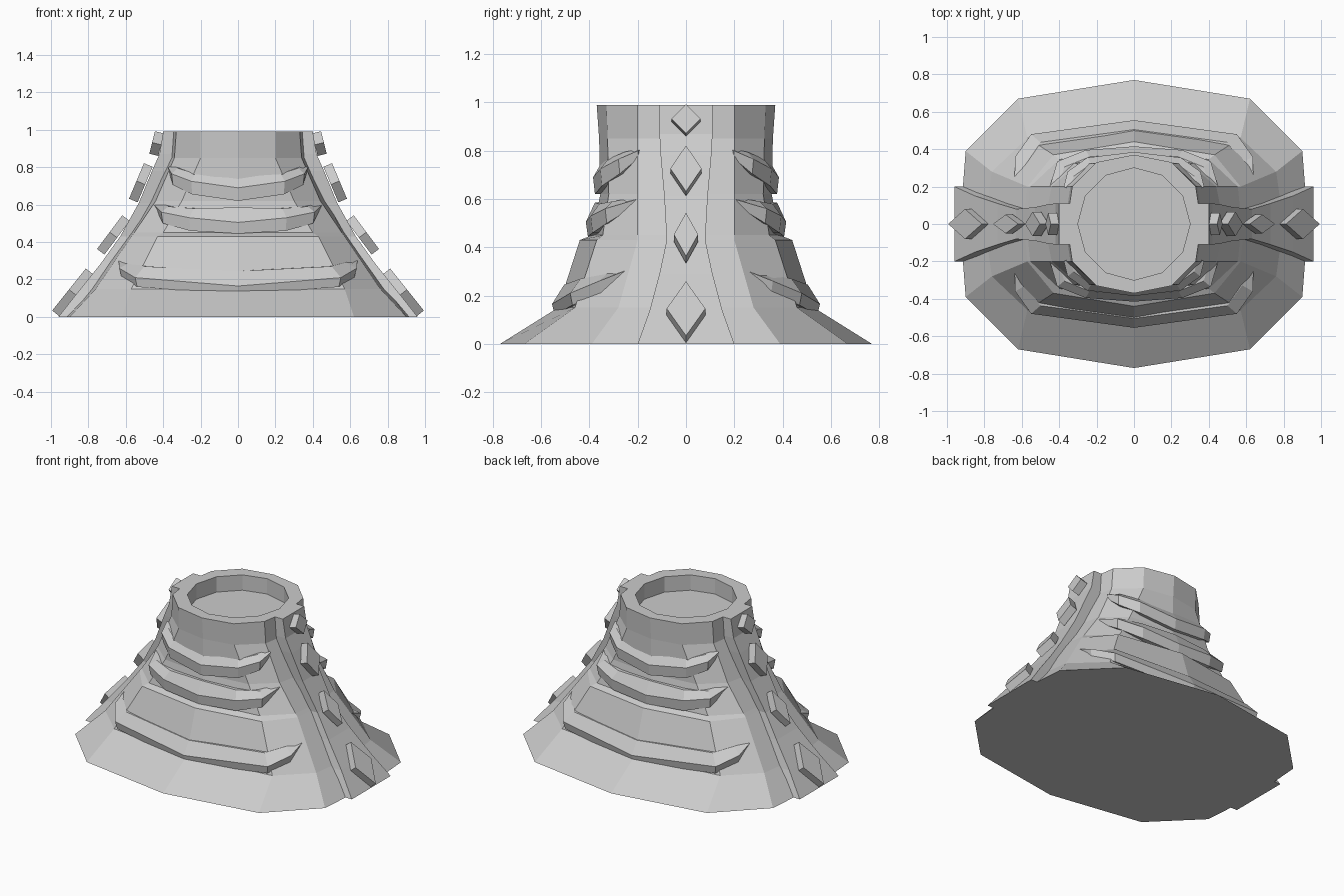
import bpy, bmesh, math
from mathutils import Vector

if "Cube" in bpy.data.objects:
    bpy.data.objects.remove(bpy.data.objects["Cube"])


def make(name, verts, faces):
    me = bpy.data.meshes.new(name)
    me.from_pydata(verts, [], faces)
    bm = bmesh.new()
    bm.from_mesh(me)
    bmesh.ops.recalc_face_normals(bm, faces=bm.faces)
    bm.to_mesh(me)
    bm.free()
    ob = bpy.data.objects.new(name, me)
    bpy.context.collection.objects.link(ob)
    return ob


def loft(name, rings):
    """Skin closed rings of equal length and cap both ends."""
    n = len(rings[0])
    verts = [v for r in rings for v in r]
    faces = [(i * n + j, i * n + (j + 1) % n, (i + 1) * n + (j + 1) % n, (i + 1) * n + j)
             for i in range(len(rings) - 1) for j in range(n)]
    faces += [tuple(range(n)), tuple(range(len(verts) - n, len(verts)))]
    return make(name, verts, faces)


def body_ring(z, a, b, c, d):
    """Twelve-sided ring: a = x at side, b and c = corners, d = y at front."""
    q = [(a, 0), b, c, (0, d)]
    half = q + [(-x, y) for x, y in q[-2::-1]]
    return [(x, y, z) for x, y in half + [(x, -y) for x, y in half[-2:0:-1]]]


def mouth(z, r=0.3):
    c, s = r * math.cos(math.pi / 6), r * 0.5
    return body_ring(z, r, (c, s), (s, c), r)


# Flared mountain body with a small terrace and a recessed round mouth
loft("cone_body", [
    body_ring(0.00, 0.93, (0.90, 0.39), (0.62, 0.67), 0.77),
    body_ring(0.15, 0.80, (0.76, 0.28), (0.57, 0.46), 0.53),
    body_ring(0.43, 0.59, (0.57, 0.20), (0.43, 0.37), 0.44),
    body_ring(0.45, 0.575, (0.555, 0.20), (0.40, 0.345), 0.39),
    body_ring(0.62, 0.48, (0.44, 0.20), (0.30, 0.32), 0.355),
    body_ring(0.85, 0.37, (0.34, 0.20), (0.20, 0.325), 0.36),
    body_ring(0.99, 0.36, (0.33, 0.20), (0.20, 0.33), 0.37),
    mouth(0.99), mouth(0.89)])

# Wedge-shaped crescent ledges: half path of the lip (x, y, z, drop below, rise above)
LEDGES = {
    "lower_ledge": [(0, .555, .165, .045, .08), (.55, .48, .21, .05, .06),
                    (.635, .36, .26, .05, .03), (.64, .21, .32, .04, .01)],
    "middle_ledge": [(0, .415, .505, .06, .08), (.26, .395, .53, .07, .05),
                     (.41, .335, .56, .06, .03), (.45, .20, .60, .02, .01)],
    "upper_ledge": [(0, .385, .69, .07, .06), (.25, .355, .725, .07, .04),
                    (.355, .28, .765, .06, .03), (.375, .20, .80, .03, .01)],
}
for name, half in LEDGES.items():
    path = [(-x, *rest) for x, *rest in half[:0:-1]] + half
    for s, side in ((-1, "front"), (1, "back")):
        loft(f"{name}_{side}", [[(x, s * y, z),
                                 (x * 0.91, s * y * 0.91, z + up),
                                 (x * 0.84, s * y * 0.84, z + up),
                                 (x * 0.84, s * y * 0.84, z - down),
                                 (x * 0.98, s * y * 0.98, z - down)]
                                for x, y, z, down, up in path])

# Side straps following the slope (x, z, half width), and diamond studs
STRAP = [(.96, 0, .20), (.85, .14, .15), (.73, .29, .11), (.63, .43, .08),
         (.53, .61, .09), (.46, .78, .105), (.42, .87, .11), (.40, .99, .11)]
STUDS = [(.97, .015, .79, .24, .08), (.73, .345, .595, .525, .05),
         (.555, .62, .475, .81, .065), (.445, .865, .415, .985, .06)]
for s, side in ((-1, "left"), (1, "right")):
    loft(f"side_strap_{side}", [[(s * x, -w, z), (s * x, w, z),
                                 (s * (x - .09), w, z), (s * (x - .09), -w, z)]
                                for x, z, w in STRAP])
    for i, (x0, z0, x1, z1, w) in enumerate(STUDS):
        lo, hi = Vector((s * x0, 0, z0)), Vector((s * x1, 0, z1))
        mid, out = (lo + hi) / 2, Vector((s * (z1 - z0), 0, x0 - x1)).normalized()
        dia = [lo, mid + Vector((0, w, 0)), hi, mid - Vector((0, w, 0))]
        loft(f"diamond_stud_{side}_{i + 1}", [[tuple(p - out * .02) for p in dia],
                                              [tuple(p + out * .03) for p in dia]])
